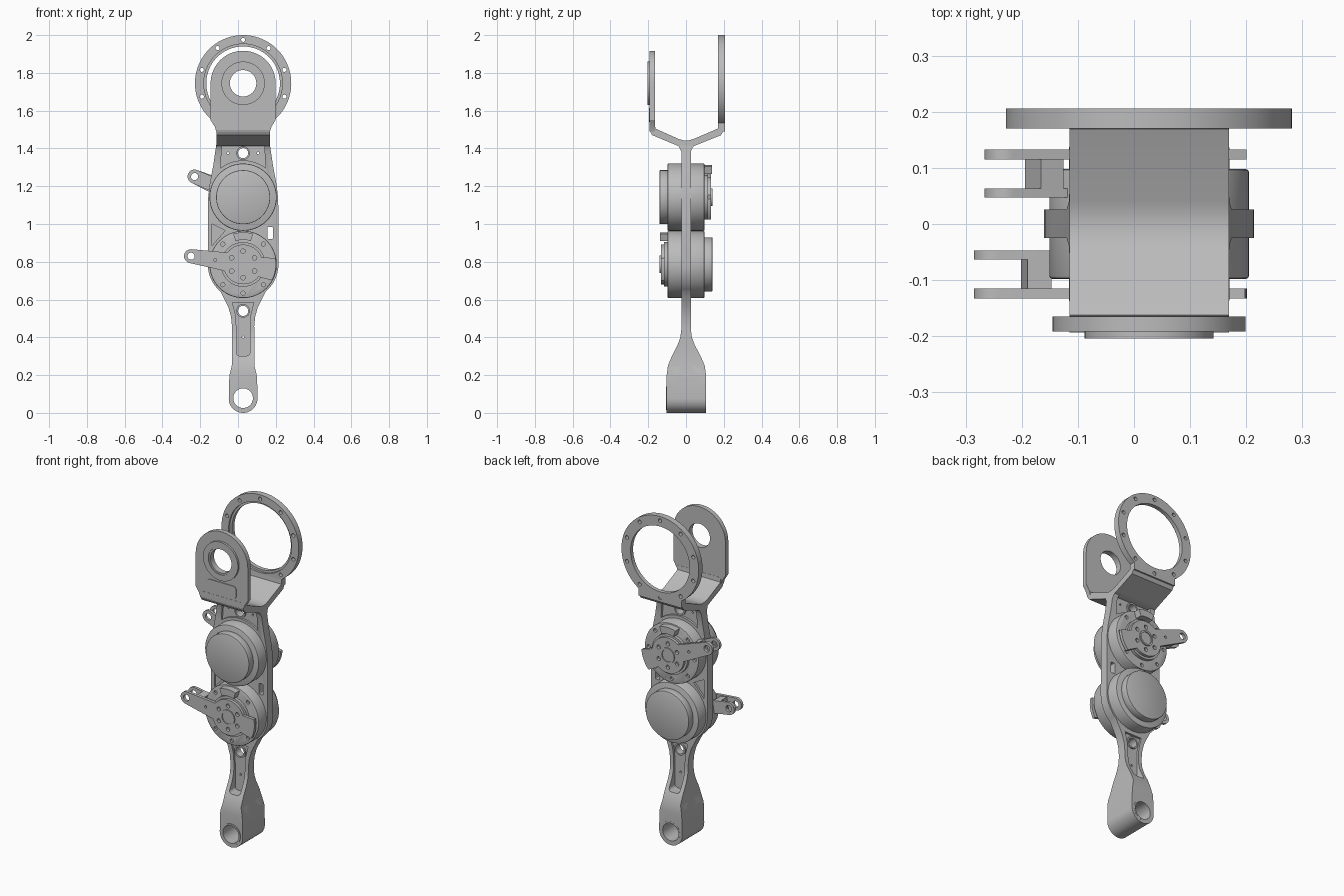
import bpy, bmesh
from math import sin, cos, radians

if "Cube" in bpy.data.objects:
    bpy.data.objects.remove(bpy.data.objects["Cube"])

CX = 0.027           # centre line of the linkage
UP, LOW = 1.142, 0.786   # actuator heights
HEAD = 1.745         # height of the upper bearing axis

metal = bpy.data.materials.new("grey metal")
metal.use_nodes = True
GREY = (0.5, 0.5, 0.5, 1)
metal.diffuse_color = GREY
metal.node_tree.nodes["Principled BSDF"].inputs["Base Color"].default_value = GREY
parts = []


def arc(x, z, r, a0, a1, n=24):
    return [(x + r * cos(radians(a0 + (a1 - a0) * i / n)),
             z + r * sin(radians(a0 + (a1 - a0) * i / n))) for i in range(n + 1)]


def circle(x, z, r, n=48):
    return arc(x, z, r, 0, 360, n)[:-1]


def bolts(z, ring, r, count, start=90):
    return [circle(*arc(0, z, ring, start + 360 * k / count, 360, 1)[0], r, 16) for k in range(count)]


def mirrored(half):
    return half + [(-x, z) for x, z in reversed(half)]


def box(x0, x1, z0, z1, r=0.01):
    return (arc(x1 - r, z1 - r, r, 0, 90, 5) + arc(x0 + r, z1 - r, r, 90, 180, 5)
            + arc(x0 + r, z0 + r, r, 180, 270, 5) + arc(x1 - r, z0 + r, r, 270, 360, 5))


def prism(name, loops, lo, hi, side=False, keep=True):
    """Extrude outlines along y (or along x when side is set)."""
    bm = bmesh.new()
    lo, hi = min(lo, hi), max(lo, hi)
    for loop in loops:
        ends = []
        for d in (lo, hi):
            ends.append([bm.verts.new((CX + d, u, z) if side else (CX + u, d, z)) for u, z in loop])
        bm.faces.new(ends[0])
        bm.faces.new(ends[1])
        for i in range(len(loop)):
            j = (i + 1) % len(loop)
            bm.faces.new((ends[0][i], ends[0][j], ends[1][j], ends[1][i]))
    bmesh.ops.recalc_face_normals(bm, faces=bm.faces)
    mesh = bpy.data.meshes.new(name)
    bm.to_mesh(mesh)
    bm.free()
    mesh.materials.append(metal)
    ob = bpy.data.objects.new(name, mesh)
    bpy.context.scene.collection.objects.link(ob)
    if keep:
        parts.append(ob)
    return ob


def bake(ob):
    graph = bpy.context.evaluated_depsgraph_get()
    mesh = bpy.data.meshes.new_from_object(ob.evaluated_get(graph))
    ob.modifiers.clear()
    ob.data = mesh


def boolean(ob, cutter, mode="DIFFERENCE"):
    mod = ob.modifiers.new("cut", "BOOLEAN")
    mod.operation, mod.object, mod.solver = mode, cutter, "EXACT"
    bake(ob)
    bpy.data.objects.remove(cutter)


def cut(ob, loops, lo=-0.5, hi=0.5):
    boolean(ob, prism("cutter", loops, lo, hi, keep=False))


def chamfer(ob, width):
    mod = ob.modifiers.new("chamfer", "BEVEL")
    mod.width, mod.segments, mod.limit_method = width, 2, "ANGLE"
    mod.angle_limit = radians(40)
    bake(ob)


# Main frame: front silhouette intersected with the forked side profile
front = mirrored([(0.142, 1.53), (0.142, 1.42), (0.158, 1.31), (0.177, 1.21), (0.186, 1.13)]
                 + arc(0, LOW, 0.187, 0, -50, 10)
                 + [(0.098, 0.6), (0.078, 0.56), (0.064, 0.51), (0.059, 0.46), (0.06, 0.25),
                    (0.072, 0.2), (0.075, 0.15)] + arc(0, 0.076, 0.076, 0, -88, 12))
outer = [(0.066, -0.01), (0.106, -0.01), (0.106, 0.2), (0.099, 0.25), (0.078, 0.3), (0.046, 0.36),
         (0.031, 0.4), (0.026, 0.44), (0.026, 1.385), (0.04, 1.412), (0.185, 1.47), (0.2, 1.495),
         (0.2, 1.53), (0.17, 1.53), (0.168, 1.505), (0.04, 1.45), (0.015, 1.443)]
slot = [(-0.018, 0.25), (-0.045, 0.238), (-0.061, 0.215), (-0.066, 0.185)]
front_half = [(-y * 0.965, z) for y, z in reversed(outer)]
profile = outer + front_half + slot + [(-y, z) for y, z in reversed(slot)]
frame = prism("main_frame", [front], -0.3, 0.3)
boolean(frame, prism("cutter", [profile], -0.4, 0.4, side=True, keep=False), "INTERSECT")

# Lightening pockets on both faces, windows and pin holes
neck = [(0.057, 0.585), (0.04, 0.52), (0.036, 0.46)] + arc(0.018, 0.32, 0.018, 0, -90, 6)
crown = [(0.112, 1.412)] + arc(0, UP, 0.195, 52, 128, 16) + [(-0.112, 1.412)]
triangle = [(-0.165, 1.0), (-0.165, 0.885), (-0.095, 0.965)]
for s in (-1, 1):
    cut(frame, [mirrored(neck), crown, triangle], s * 0.013, s * 0.3)
cut(frame, [box(0.13, 0.157, 0.92, 0.985, 0.004), circle(0, 0.078, 0.055),
            circle(0, 0.54, 0.027, 24), circle(0, 1.375, 0.027, 24),
            circle(0, 0.4, 0.006, 12), circle(-0.08, 1.375, 0.006, 12), circle(0.08, 1.375, 0.006, 12)])

# Raised bosses round the two frame holes
for z in (0.54, 1.375):
    boss = prism("hole_boss", [circle(0, z, 0.036, 32)], -0.022, 0.022)
    cut(boss, [circle(0, z, 0.027, 24)])

# Bushings in the lower fork
for s in (-1, 1):
    bushing = prism("fork_bushing", [circle(0, 0.078, 0.062)], s * 0.065, s * 0.107)
    cut(bushing, [circle(0, 0.078, 0.052)])

# Front bearing arm with boss and label panel
arm = prism("front_bearing_arm", [[(-0.142, 1.49), (0.142, 1.49), (0.15, 1.515), (0.172, 1.55)]
            + arc(0, HEAD, 0.172, 0, 180, 40) + [(-0.172, 1.55), (-0.15, 1.515)]], -0.192, -0.165)
hub = prism("front_bearing_boss", [circle(0, HEAD, 0.115, 64)], -0.204, -0.19)
for ob in (arm, hub):
    cut(ob, [circle(0, HEAD, 0.07)])
cut(hub, [circle(0, HEAD, 0.08)], -0.3, -0.2)
prism("front_panel", [box(-0.097, 0.097, 1.54, 1.615, 0.02)], -0.196, -0.19)

# Rear mounting ring with bolt circle and inner step
ring = prism("rear_mounting_ring", [[(-0.142, 1.49), (0.142, 1.49)]
             + arc(0, HEAD, 0.255, -56, 236, 80)], 0.17, 0.206)
cut(ring, [circle(0, HEAD, 0.195, 80)])
cut(ring, [circle(0, HEAD, 0.208, 80)], 0.1, 0.182)
cut(ring, bolts(HEAD, 0.23, 0.011, 10))


def actuator(label, z, s, angle):
    """Motor with its output on side s and a crank arm at the given angle."""
    def turn(pts):
        c, n = cos(radians(angle)), sin(radians(angle))
        return [(d * c - e * n, z + d * n + e * c) for d, e in pts]

    barrel = prism(label + "_motor_barrel", [circle(0, z, 0.178, 72)], -0.098, 0.098)
    chamfer(barrel, 0.006)
    cut(barrel, bolts(z, 0.152, 0.011, 8), s * 0.085, s * 0.2)
    cap = prism(label + "_motor_cap", [circle(0, z, 0.143, 64)], -s * 0.09, -s * 0.14)
    chamfer(cap, 0.004)
    prism(label + "_rotor", [circle(0, z, 0.118, 64)], s * 0.09, s * 0.116)
    prism(label + "_stop_block", [arc(0, z, 0.17, 72, 108, 8) + arc(0, z, 0.13, 108, 72, 8)],
          s * 0.09, s * 0.138)

    # Crank arm with hub, limit wing and clevis end
    reach, tip = 0.279, 0.037
    end = arc(reach, 0, tip, -90, 90, 16)
    crank = prism(label + "_crank_arm", [turn(
        arc(0, 0, 0.105, 28, 150) + arc(0, 0, 0.174, 160, 200, 10)
        + arc(0, 0, 0.105, 210, 332) + end)], s * 0.115, s * 0.133)
    lug = prism(label + "_clevis_lug", [turn([(0.17, tip), (0.17, -tip)] + end)], s * 0.047, s * 0.063)
    web = [(0.182, -tip), (0.225, -tip), (0.225, tip), (0.182, tip)]
    prism(label + "_clevis_web", [turn(web)], s * 0.06, s * 0.118)
    pin = turn(circle(reach, 0, 0.019, 24))
    cut(crank, [pin, turn(circle(0.15, 0, 0.008, 12))] + bolts(z, 0.07, 0.012, 6))
    cut(lug, [pin])
    cover = prism(label + "_hub_rim", [circle(0, z, 0.046)], s * 0.13, s * 0.139)
    cut(cover, [circle(0, z, 0.036)])


actuator("upper", UP, 1, 157)
actuator("lower", LOW, -1, 171)

# Smooth round walls while keeping hard edges
bpy.ops.object.select_all(action="DESELECT")
for ob in parts:
    ob.select_set(True)
bpy.context.view_layer.objects.active = frame
bpy.ops.object.shade_smooth_by_angle(angle=radians(30))
